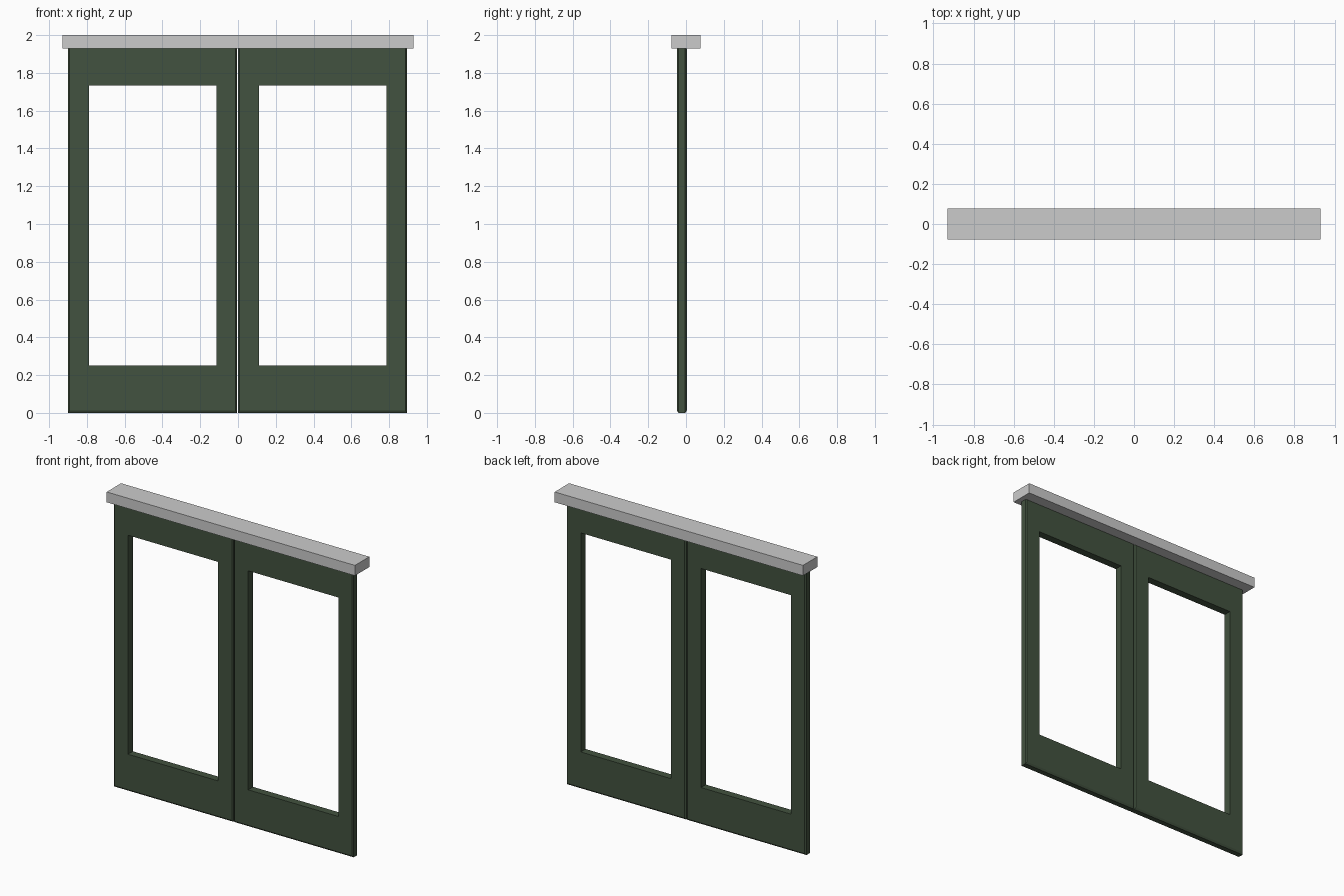
import bpy, bmesh

if "Cube" in bpy.data.objects:
    bpy.data.objects.remove(bpy.data.objects["Cube"])

green = bpy.data.materials.new("green_paint")
green.diffuse_color = (0.055, 0.085, 0.05, 1)
green.use_nodes = True
green.node_tree.nodes["Principled BSDF"].inputs["Base Color"].default_value = green.diffuse_color


def mesh_object(name, bm, mat=None):
    bmesh.ops.recalc_face_normals(bm, faces=bm.faces)
    me = bpy.data.meshes.new(name)
    bm.to_mesh(me)
    bm.free()
    ob = bpy.data.objects.new(name, me)
    bpy.context.collection.objects.link(ob)
    if mat:
        me.materials.append(mat)
    return ob


def door(name, x0, width=0.895, top=1.94, y0=-0.048, y1=0.004):
    """Window frame leaf: rectangular loops swept round a chamfered section."""
    bm = bmesh.new()
    cx, cz = 0.008, 0.013                      # chamfer on sides, bottom/top
    opening = (x0 + 0.11, x0 + width - 0.11, 0.25, 1.733)
    outer = (x0, x0 + width, 0.0, top)
    face = (x0 + cx, x0 + width - cx, cz, top - cz)
    section = [(opening, y0), (face, y0), (outer, y0 + cx),
               (outer, y1 - cx), (face, y1), (opening, y1)]
    loops = [[bm.verts.new(p) for p in
              ((a, y, c), (b, y, c), (b, y, d), (a, y, d))]
             for (a, b, c, d), y in section]
    for i, ring in enumerate(loops):
        nxt = loops[(i + 1) % len(loops)]
        for k in range(4):
            j = (k + 1) % 4
            bm.faces.new((ring[k], ring[j], nxt[j], nxt[k]))
    return mesh_object(name, bm, green)


# Two door leaves with a narrow gap between them
door("left_door", -0.90)
door("right_door", 0.0)

# Top rail that covers the heads of both leaves
bm = bmesh.new()
bmesh.ops.create_cube(bm, size=1)
bmesh.ops.scale(bm, vec=(1.86, 0.154, 0.07), verts=bm.verts)
bmesh.ops.translate(bm, vec=(0, 0, 1.965), verts=bm.verts)
mesh_object("top_rail", bm)
